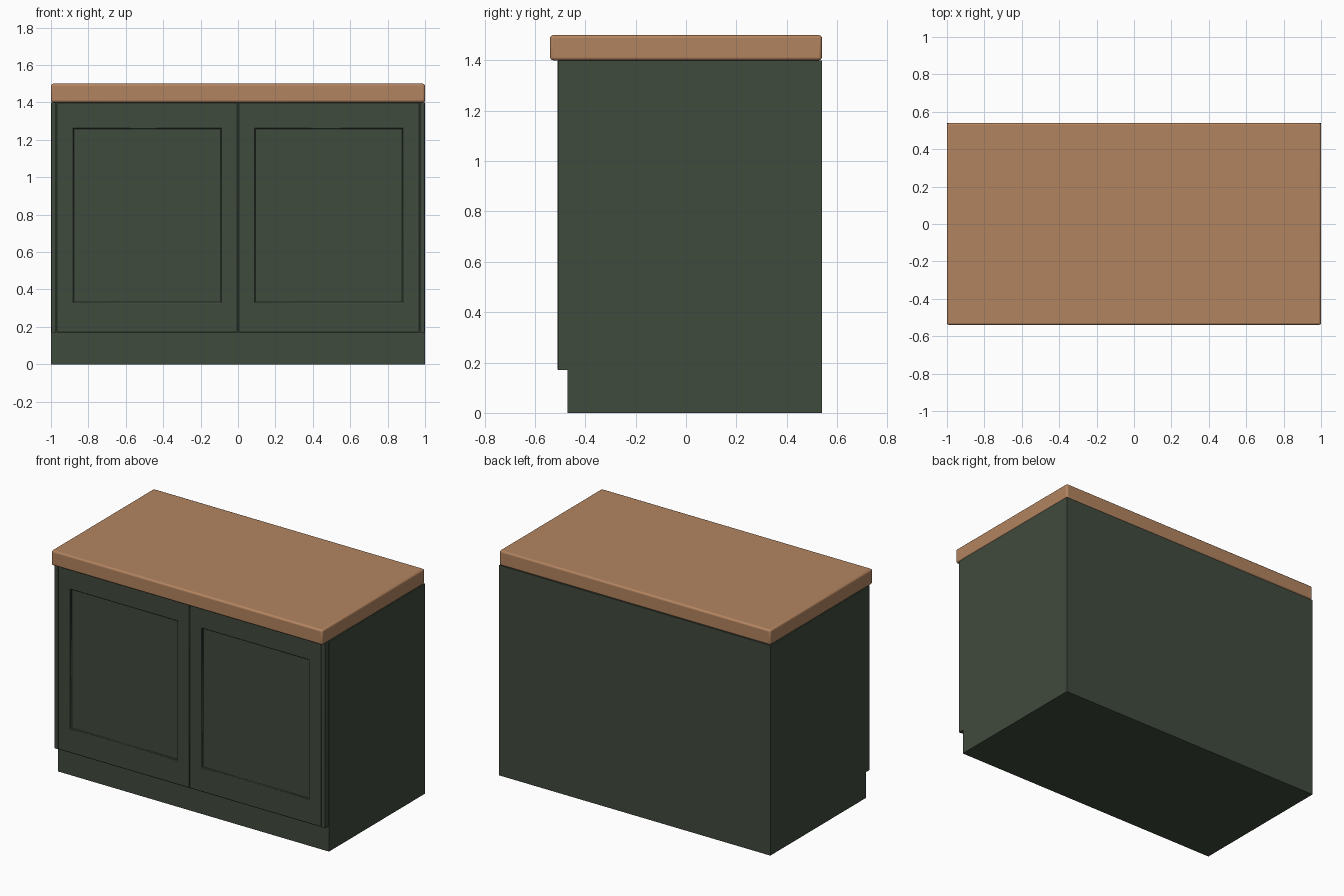
import bpy, bmesh

if "Cube" in bpy.data.objects:
    bpy.data.objects.remove(bpy.data.objects["Cube"])


def material(name, rgb):
    m = bpy.data.materials.new(name)
    m.diffuse_color = (*rgb, 1)
    m.use_nodes = True
    m.node_tree.nodes["Principled BSDF"].inputs["Base Color"].default_value = m.diffuse_color
    return m


green = material("dark_green_paint", (0.051, 0.069, 0.048))
wood = material("warm_wood", (0.45, 0.231, 0.117))


def finish(name, bm, mat):
    bmesh.ops.recalc_face_normals(bm, faces=bm.faces)
    me = bpy.data.meshes.new(name)
    bm.to_mesh(me)
    bm.free()
    me.materials.append(mat)
    ob = bpy.data.objects.new(name, me)
    bpy.context.collection.objects.link(ob)
    return ob


def soften(ob, width, segments):
    mod = ob.modifiers.new("soft_edges", 'BEVEL')
    mod.width = width
    mod.segments = segments
    mod.limit_method = 'ANGLE'
    bpy.context.view_layer.objects.active = ob
    ob.select_set(True)
    bpy.ops.object.shade_smooth_by_angle(angle=0.7)
    ob.select_set(False)


def box(name, lo, hi, mat):
    bm = bmesh.new()
    bmesh.ops.create_cube(bm, size=1)
    for v in bm.verts:
        v.co = [(a + b) / 2 + c * (b - a) for a, b, c in zip(lo, hi, v.co)]
    return finish(name, bm, mat)


def door(name, x0, x1, panel0, panel1):
    # Stacked rectangles: back edge, front edge, panel opening, recessed panel
    outer = (x0, x1, 0.17, 1.40)
    inner = (panel0, panel1, 0.33, 1.26)
    bm = bmesh.new()
    rings = []
    for (a, b, c, d), y in ((outer, -0.465), (outer, -0.51), (inner, -0.51), (inner, -0.497)):
        rings.append([bm.verts.new((x, y, z)) for x, z in ((a, c), (b, c), (b, d), (a, d))])
    for r, s in zip(rings, rings[1:]):
        for i in range(4):
            j = (i + 1) % 4
            bm.faces.new((r[i], r[j], s[j], s[i]))
    bm.faces.new(rings[0])
    bm.faces.new(rings[-1])
    return finish(name, bm, green)


# Cabinet body, reaching down to the recessed plinth
box("cabinet_body", (-1, -0.47, 0), (1, 0.54, 1.40), green)

# Two framed doors and narrow outer stiles
for side, s in (("left", -1), ("right", 1)):
    xs = sorted((s * 0.002, s * 0.97))
    ps = sorted((s * 0.09, s * 0.88))
    soften(door(side + "_door", *xs, *ps), 0.003, 1)
    xs = sorted((s * 0.973, s * 0.998))
    box(side + "_stile", (xs[0], -0.508, 0.17), (xs[1], -0.465, 1.40), green)

# Worktop with softly rounded edges
soften(box("worktop", (-1, -0.54, 1.40), (1, 0.54, 1.50), wood), 0.012, 3)
